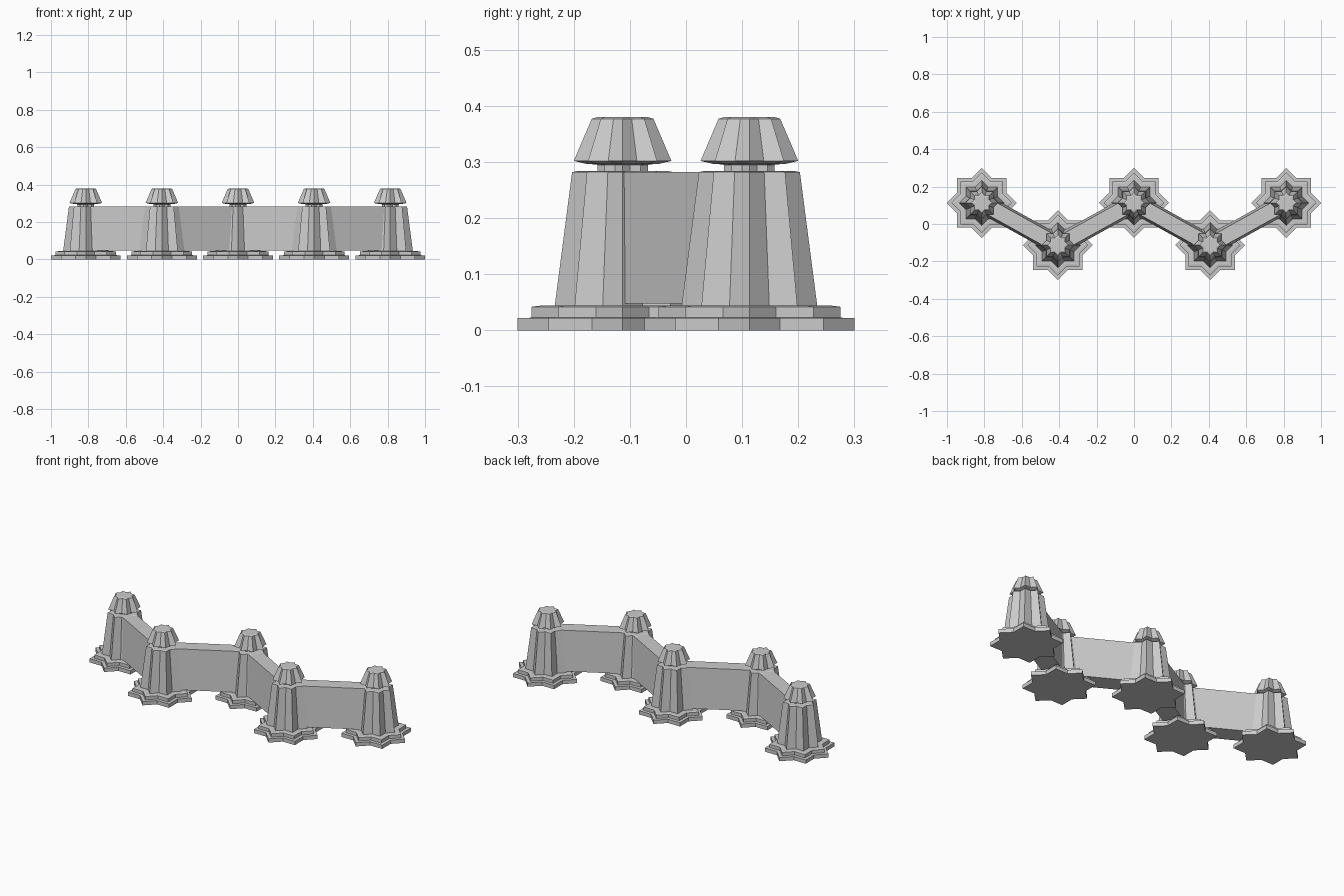
import bpy
from math import sin, cos, pi, hypot

if "Cube" in bpy.data.objects:
    bpy.data.objects.remove(bpy.data.objects["Cube"])

INNER = cos(pi / 4) / cos(pi / 8)   # notch radius of an eight-pointed star


def make_object(name, verts, faces):
    mesh = bpy.data.meshes.new(name)
    mesh.from_pydata(verts, [], faces)
    mesh.update()
    obj = bpy.data.objects.new(name, mesh)
    bpy.context.collection.objects.link(obj)
    return obj


def star_loft(name, center, profile):
    """Stack eight-pointed star sections given as (radius, height)."""
    n = 16
    verts, faces = [], []
    for r, z in profile:
        for i in range(n):
            rr = r * (INNER if i % 2 else 1)
            a = i * 2 * pi / n
            verts.append((center[0] + rr * cos(a), center[1] + rr * sin(a), z))
    for k in range(len(profile) - 1):
        for i in range(n):
            j = (i + 1) % n
            faces.append((k * n + i, k * n + j, (k + 1) * n + j, (k + 1) * n + i))
    faces.append(tuple(reversed(range(n))))
    faces.append(tuple(range(len(verts) - n, len(verts))))
    return make_object(name, verts, faces)


def wall(name, a, b, z0, z1, half0, half1):
    """Tapered wall running between two tower centres."""
    dx, dy = b[0] - a[0], b[1] - a[1]
    length = hypot(dx, dy)
    nx, ny = -dy / length, dx / length
    verts = []
    for z, h in ((z0, half0), (z1, half1)):
        for p, s in ((a, -1), (b, -1), (b, 1), (a, 1)):
            verts.append((p[0] + nx * h * s, p[1] + ny * h * s, z))
    faces = [(3, 2, 1, 0), (4, 5, 6, 7)]
    faces += [(i, (i + 1) % 4, (i + 1) % 4 + 4, i + 4) for i in range(4)]
    return make_object(name, verts, faces)


# zigzag of tower centres
centers = [(0.407 * (i - 2), 0.113 if i % 2 == 0 else -0.113) for i in range(5)]

# stepped plinth, tapering shaft, recessed neck and cap
parts = {
    "tower_plinth": [(0.187, 0), (0.187, 0.022), (0.162, 0.0225), (0.162, 0.042), (0.147, 0.044)],
    "tower_shaft": [(0.121, 0.043), (0.09, 0.282), (0.080, 0.284)],
    "tower_neck": [(0.045, 0.283), (0.045, 0.295), (0.062, 0.297)],
    "tower_cap": [(0.062, 0.296), (0.087, 0.302), (0.055, 0.377), (0.045, 0.380)],
}
for i, c in enumerate(centers):
    for name, profile in parts.items():
        star_loft(f"{name}_{i + 1}", c, profile)

# walls linking neighbouring towers
for i in range(4):
    wall(f"wall_{i + 1}", centers[i], centers[i + 1], 0.048, 0.282, 0.052, 0.040)
